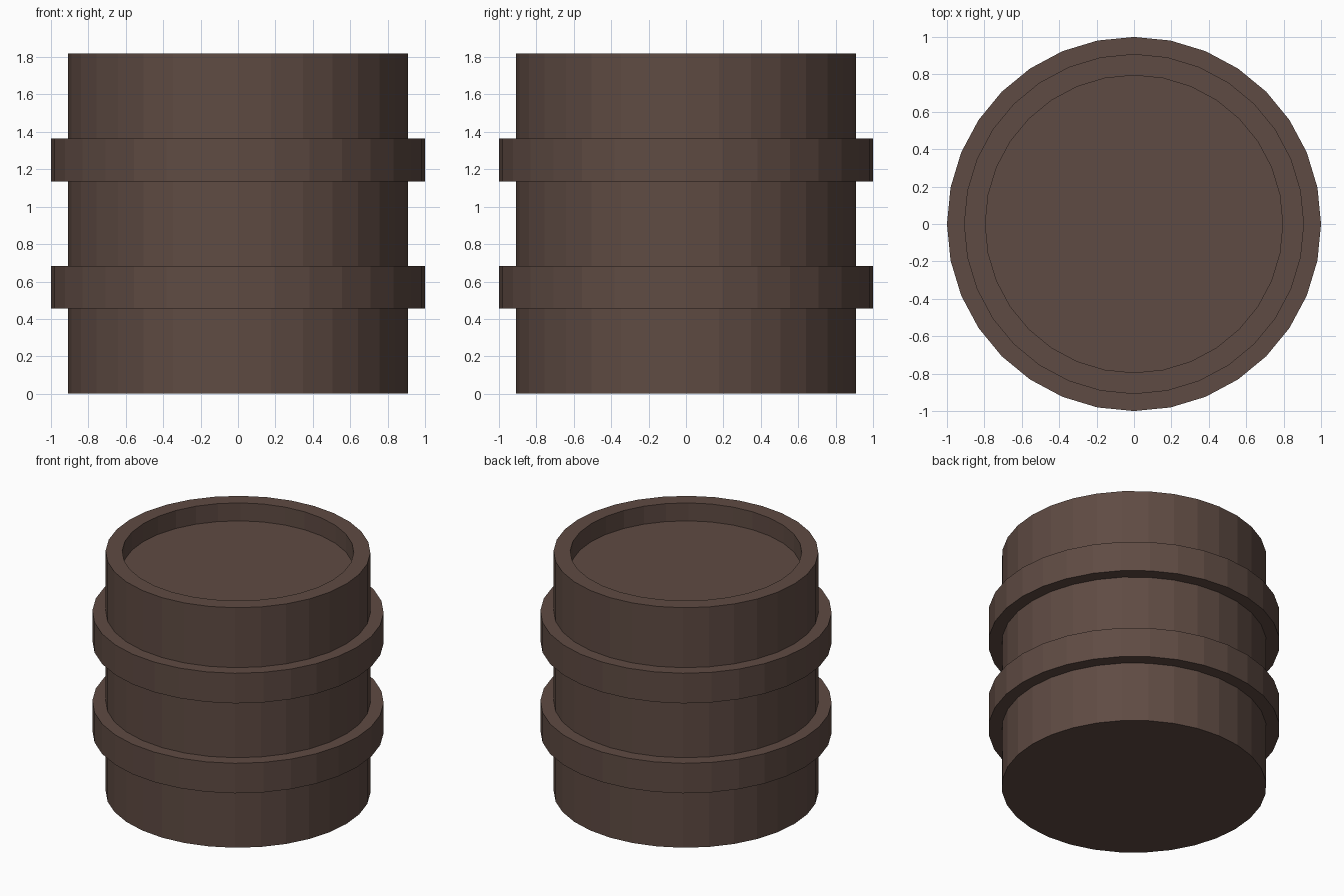
import bpy, bmesh, math

if "Cube" in bpy.data.objects:
    bpy.data.objects.remove(bpy.data.objects["Cube"])

SIDES = 32
R, BAND_R, INNER_R = 0.909, 1.0, 0.795
HEIGHT, RECESS = 1.818, 0.136
BANDS = [(0.455, 0.682), (1.136, 1.364)]

# Brown material
brown = bpy.data.materials.new("dark brown")
brown.diffuse_color = (0.114, 0.070, 0.056, 1.0)
brown.use_nodes = True
brown.node_tree.nodes["Principled BSDF"].inputs["Base Color"].default_value = brown.diffuse_color

# Barrel profile (radius, z): wall with two raised bands, rim and sunken lid
profile = [(R, 0.0)]
for z0, z1 in BANDS:
    profile += [(R, z0), (BAND_R, z0), (BAND_R, z1), (R, z1)]
profile += [(R, HEIGHT), (INNER_R, HEIGHT), (INNER_R, HEIGHT - RECESS)]

# Lathe the profile into flat-faced rings, then cap the base and lid
bm = bmesh.new()
rings = []
for r, z in profile:
    angles = [2 * math.pi * i / SIDES for i in range(SIDES)]
    rings.append([bm.verts.new((r * math.cos(a), r * math.sin(a), z)) for a in angles])
for low, high in zip(rings, rings[1:]):
    for i in range(SIDES):
        j = (i + 1) % SIDES
        bm.faces.new((low[i], low[j], high[j], high[i]))
bm.faces.new(rings[0][::-1])
bm.faces.new(rings[-1])
bmesh.ops.recalc_face_normals(bm, faces=bm.faces)

mesh = bpy.data.meshes.new("barrel")
bm.to_mesh(mesh)
bm.free()
mesh.materials.append(brown)
bpy.context.collection.objects.link(bpy.data.objects.new("barrel", mesh))
